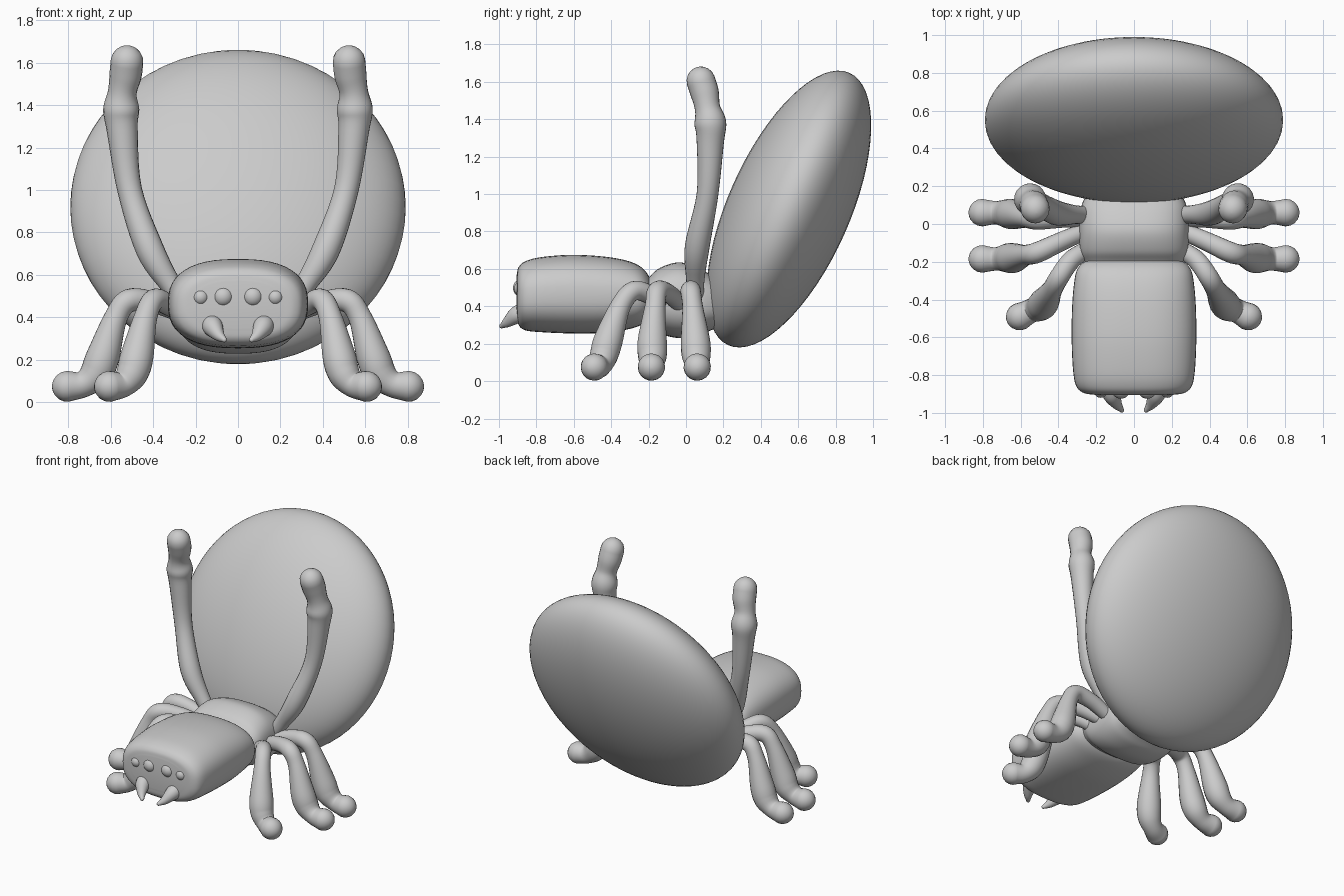
import bpy, bmesh
from math import cos, sin, pi, radians, sqrt
from mathutils import Vector

if "Cube" in bpy.data.objects:
    bpy.data.objects.remove(bpy.data.objects["Cube"])


def finish(name, rings):
    """Skin a list of closed rings, cap both ends, shade smooth."""
    bm = bmesh.new()
    vs = [[bm.verts.new(p) for p in r] for r in rings]
    n = len(rings[0])
    for a, b in zip(vs, vs[1:]):
        for i in range(n):
            j = (i + 1) % n
            bm.faces.new((a[i], a[j], b[j], b[i]))
    bm.faces.new(vs[0])
    bm.faces.new(vs[-1])
    bmesh.ops.recalc_face_normals(bm, faces=bm.faces)
    for f in bm.faces:
        f.smooth = True
    me = bpy.data.meshes.new(name)
    bm.to_mesh(me)
    bm.free()
    ob = bpy.data.objects.new(name, me)
    bpy.context.collection.objects.link(ob)
    return ob


def spline(pts, steps):
    """Catmull-Rom resampling of vectors of any size."""
    pts = [Vector(p) for p in pts]
    ext = [2 * pts[0] - pts[1]] + pts + [2 * pts[-1] - pts[-2]]
    out = []
    for k in range(len(pts) - 1):
        a, b, c, d = ext[k:k + 4]
        for s in range(steps):
            t = s / steps
            out.append(0.5 * (2 * b + (c - a) * t + (2 * a - 5 * b + 4 * c - d) * t * t
                              + (3 * b - a - 3 * c + d) * t ** 3))
    return out + [pts[-1]]


def body(name, sections, power):
    """Superellipse loft along y; sections are (y, half width, bottom, top)."""
    rings, n = [], 48
    for y, w, lo, hi in spline(sections, 6):
        ring = []
        for i in range(n):
            c, s = cos(2 * pi * i / n), sin(2 * pi * i / n)
            x = w * abs(c) ** (2 / power) * (1 if c > 0 else -1)
            z = (hi - lo) / 2 * abs(s) ** (2 / power) * (1 if s > 0 else -1)
            ring.append((x, y, (lo + hi) / 2 + z))
        rings.append(ring)
    return finish(name, rings)


def limb(name, path, side):
    """Tube with a varying radius and round ends; path is (x, y, z, radius)."""
    pts = spline(path, 6)
    cs = [Vector((p[0] * side, p[1], p[2])) for p in pts]
    rs = [p[3] for p in pts]
    tans = [(cs[min(i + 1, len(cs) - 1)] - cs[max(i - 1, 0)]).normalized() for i in range(len(cs))]
    spec = list(zip(cs, rs, tans))
    caps = [(sin(a), cos(a)) for a in (radians(d) for d in (20, 40, 60, 75, 87))]
    start = [(cs[0] - tans[0] * rs[0] * s, rs[0] * c, tans[0]) for s, c in reversed(caps)]
    end = [(cs[-1] + tans[-1] * rs[-1] * s, rs[-1] * c, tans[-1]) for s, c in caps]
    rings = []
    u = tans[0].orthogonal().normalized()
    for c, r, t in start + spec + end:
        u = (u - t * u.dot(t)).normalized()
        v = t.cross(u)
        rings.append([c + r * (u * cos(2 * pi * i / 20) + v * sin(2 * pi * i / 20)) for i in range(20)])
    return finish(name, rings)


def ball(name, loc, scale, tilt=0, seg=24):
    bpy.ops.mesh.primitive_uv_sphere_add(segments=seg, ring_count=seg // 2, location=loc,
                                         rotation=(tilt, 0, 0))
    ob = bpy.context.object
    ob.name = name
    ob.scale = scale
    bpy.ops.object.shade_smooth()
    return ob


# Tilted disc abdomen
ball("abdomen", (0, 0.55, 0.92), (0.79, 0.326, 0.797), radians(-24), 64)

# Head and mid body
body("head", [(-0.905, 0.20, 0.35, 0.57), (-0.895, 0.265, 0.30, 0.61), (-0.86, 0.305, 0.272, 0.64),
              (-0.78, 0.322, 0.262, 0.662), (-0.62, 0.33, 0.255, 0.675), (-0.45, 0.328, 0.257, 0.667),
              (-0.32, 0.318, 0.275, 0.645), (-0.24, 0.30, 0.30, 0.61), (-0.195, 0.25, 0.34, 0.555),
              (-0.18, 0.16, 0.39, 0.50)], 2.5)
body("thorax", [(-0.28, 0.22, 0.34, 0.50), (-0.20, 0.26, 0.30, 0.555), (-0.14, 0.285, 0.255, 0.605),
                (-0.04, 0.29, 0.23, 0.635), (0.06, 0.285, 0.24, 0.61), (0.13, 0.265, 0.27, 0.57),
                (0.25, 0.20, 0.32, 0.50)], 2.6)

front = [(0.24, -0.13, 0.41, 0.045), (0.33, -0.19, 0.46, 0.05), (0.395, -0.28, 0.482, 0.052),
         (0.435, -0.35, 0.40, 0.055), (0.475, -0.415, 0.22, 0.078), (0.50, -0.44, 0.135, 0.075),
         (0.545, -0.46, 0.085, 0.063), (0.605, -0.49, 0.075, 0.073)]
middle = [(0.24, -0.03, 0.41, 0.045), (0.38, -0.09, 0.465, 0.05), (0.51, -0.15, 0.48, 0.055),
          (0.575, -0.165, 0.40, 0.055), (0.635, -0.18, 0.22, 0.078), (0.67, -0.18, 0.135, 0.077),
          (0.73, -0.185, 0.085, 0.062), (0.803, -0.185, 0.075, 0.073)]
back = [(x, y, z, r) for (x, _, z, r), y in
        zip(middle, (0.03, 0.03, 0.025, 0.035, 0.05, 0.055, 0.06, 0.06))]
raised = [(0.24, 0.05, 0.44, 0.045), (0.315, 0.05, 0.55, 0.05), (0.415, 0.06, 0.72, 0.066),
          (0.51, 0.115, 1.0, 0.058), (0.545, 0.13, 1.28, 0.073), (0.55, 0.13, 1.38, 0.085),
          (0.545, 0.115, 1.46, 0.068), (0.53, 0.10, 1.54, 0.076), (0.523, 0.08, 1.605, 0.077)]
fang = [(0.125, -0.87, 0.37, 0.05), (0.115, -0.91, 0.35, 0.046), (0.09, -0.955, 0.315, 0.028),
        (0.065, -0.985, 0.295, 0.013)]

# Paired legs, fangs and eyes
for side, label in ((1, "right"), (-1, "left")):
    for part, path in (("front_leg", front), ("middle_leg", middle), ("back_leg", back),
                       ("raised_leg", raised), ("fang", fang)):
        limb(f"{part}_{label}", path, side)
    ball(f"inner_eye_{label}", (side * 0.07, -0.88, 0.498), (0.048, 0.045, 0.048))
    ball(f"outer_eye_{label}", (side * 0.176, -0.88, 0.495), (0.039, 0.04, 0.039))
